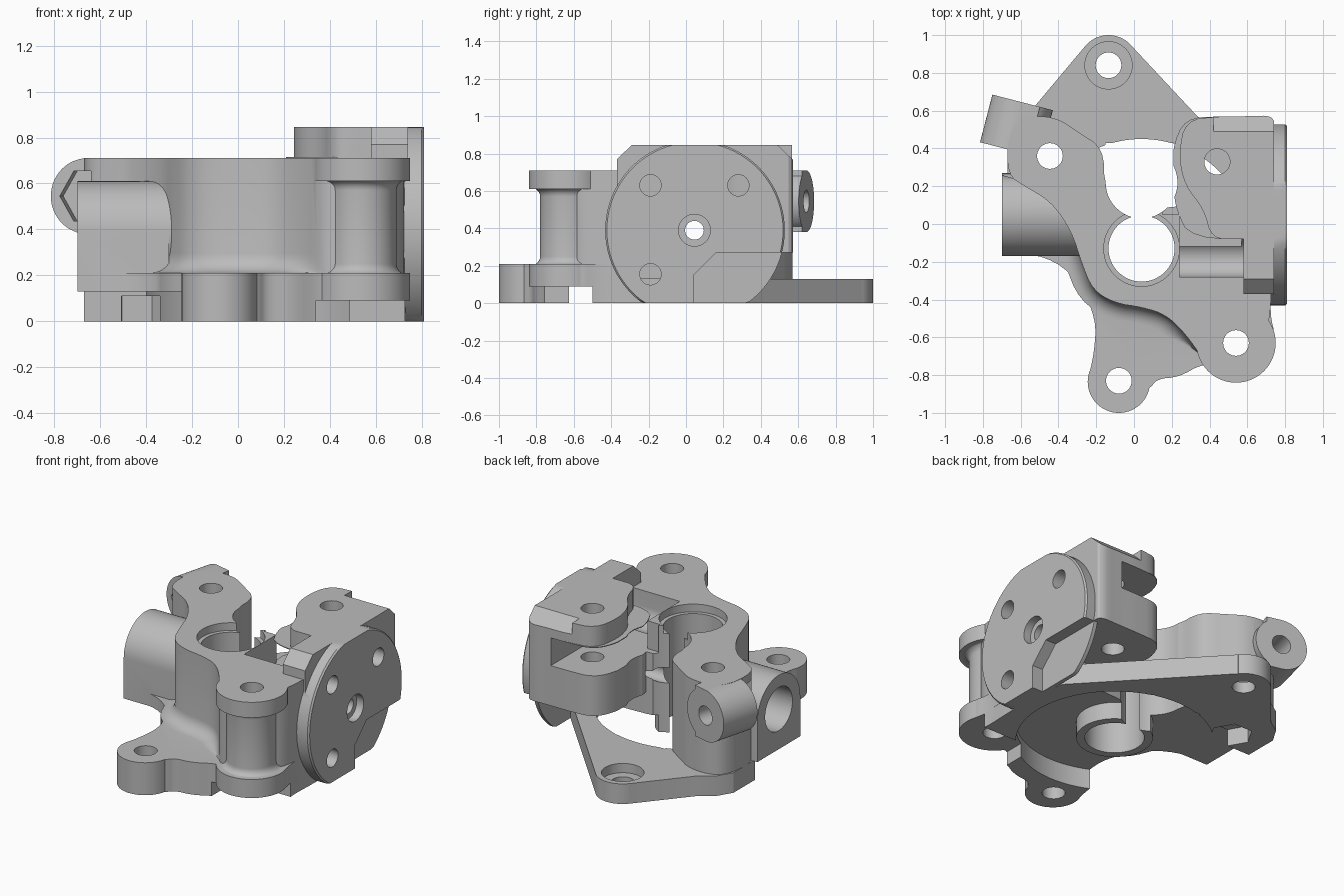
import bpy, bmesh, math
from mathutils import Matrix, Vector

if "Cube" in bpy.data.objects:
    bpy.data.objects.remove(bpy.data.objects["Cube"], do_unlink=True)

grey = bpy.data.materials.new("machined grey")
grey.use_nodes = True
colour = (0.5, 0.5, 0.5, 1)
grey.diffuse_color = colour
grey.node_tree.nodes["Principled BSDF"].inputs["Base Color"].default_value = colour


def frame(u, v, w, origin=(0, 0, 0)):
    m = Matrix((u, v, w)).transposed().to_4x4()
    m.translation = origin
    return m


UP = Matrix.Identity(4)
SIDE = frame((0, 1, 0), (0, 0, 1), (1, 0, 0))
EAR = frame((.97, -.25, 0), (0, 0, 1), (-.25, -.97, 0), (-.75, .685, 0))


def soften(pts, rounds=2):
    """Round the corners of a closed outline."""
    for _ in range(rounds):
        out = []
        for i, p in enumerate(pts):
            a, b = Vector(p), Vector(pts[(i + 1) % len(pts)])
            out += [a.lerp(b, .25), a.lerp(b, .75)]
        pts = out
    return pts


def circle(u, v, r, n=64):
    return [(u + r * math.cos(math.tau * i / n), v + r * math.sin(math.tau * i / n))
            for i in range(n)]


def rect(u0, u1, v0, v1):
    return [(u0, v0), (u1, v0), (u1, v1), (u0, v1)]


def loft(name, rings, m=UP):
    """Skin a stack of (outline, height) rings and cap both ends."""
    bm = bmesh.new()
    loops = [[bm.verts.new(m @ Vector((p[0], p[1], h))) for p in pts] for pts, h in rings]
    n = len(loops[0])
    for a, b in zip(loops, loops[1:]):
        for i in range(n):
            j = (i + 1) % n
            bm.faces.new((a[i], a[j], b[j], b[i]))
    bm.faces.new(loops[0][::-1])
    bm.faces.new(loops[-1])
    bmesh.ops.recalc_face_normals(bm, faces=bm.faces)
    mesh = bpy.data.meshes.new(name)
    bm.to_mesh(mesh)
    bm.free()
    ob = bpy.data.objects.new(name, mesh)
    bpy.context.scene.collection.objects.link(ob)
    ob.hide_render = True
    return ob


def prism(name, pts, lo, hi, m=UP):
    return loft(name, [(pts, lo), (pts, hi)], m)


def rod(name, u, v, r, lo, hi, m=UP, n=64):
    return prism(name, circle(u, v, r, n), lo, hi, m)


def cove(radius, steps=6):
    """Quarter-round fillet as (outward offset, height) pairs."""
    angles = [math.pi / 2 * i / steps for i in range(steps + 1)]
    return [(radius * (1 - math.sin(a)), radius * (1 - math.cos(a))) for a in angles]


# Back mounting plate and front floor
plate = prism("back_plate", [(-.26, .94), (-.52, .63), (-.61, .57), (-.67, .47), (-.67, .1),
                             (-.3, -.17), (.73, -.17), (.73, .04), (.70, .18), (-.01, .94)],
              0, .13)
plate_tip = rod("plate_tip", -.135, .84, .16, 0, .13)
floor = prism("front_floor", soften([
    (-.67, .05), (-.69, -.15), (-.46, -.17), (-.30, -.29), (-.20, -.50), (-.21, -.68),
    (-.25, -.85), (-.06, -.88), (.08, -.88), (.12, -.82), (.24, -.81), (.36, -.74), (.58, -.72),
    (.75, -.6), (.72, -.48), (.73, -.3), (.73, .05)]), 0, .21)
front_foot = rod("front_foot", -.08, -.835, .165, 0, .21)

# Curved wall with a fillet along its front foot
wall = soften([(-.67, .46), (-.67, .26), (-.58, .2), (-.44, .12), (-.33, -.04), (-.28, -.2),
               (-.22, -.35), (-.1, -.42), (.04, -.44), (.17, -.48), (.28, -.59), (.38, -.74),
               (.52, -.7), (.69, -.6), (.73, -.45), (.73, .1), (.3, .1), (.1, .08), (-.03, .08),
               (-.16, .2), (-.16, .4), (-.3, .49), (-.42, .57), (-.6, .57)])


def flared(amount):
    out = []
    for i, p in enumerate(wall):
        t = wall[(i + 1) % len(wall)] - wall[i - 1]
        normal = Vector((t.y, -t.x)).normalized()
        fade = min(1, max(0, (.34 - p.x) / .12), max(0, (.1 - p.y) / .12))
        out.append(p + normal * amount * (fade if normal.y < 0 else 0))
    return out


R = .085
body = loft("curved_wall", [(flared(R), .1)] + [(flared(o), .21 + h) for o, h in cove(R)] +
            [(wall, .71)])

# Corner lug: two pads and a post that flares into them
lug = (.54, -.63)
lug_low = rod("lug_lower", *lug, .21, .05, .21)
lug_top = rod("lug_upper", *lug, .21, .61, .71)
flare = [(circle(*lug, .15 + o), h) for o, h in cove(.045)]
lug_post = loft("lug_post", [(c, .205 + h) for c, h in flare] +
                [(c, .615 - h) for c, h in flare[::-1]])

# Shaft tube on the left side, with its web
tube = rod("shaft_tube", .05, .39, .22, -.70, -.2, SIDE)
web = prism("tube_web", rect(-.17, .27, .13, .39), -.70, -.3, SIDE)


# Round motor flange on the right side, trimmed top and bottom
def disc(r):
    return [(u, min(.845, max(0, v))) for u, v in circle(.048, .39, r, 96)]


flange = loft("motor_flange", [(disc(.48), .71), (disc(.48), .80), (disc(.471), .81)], SIDE)

# Back right block, its taller cap and rib
block = prism("side_block", soften([(.22, .08), (.21, .2), (.2, .4), (.27, .56), (.45, .57),
                                    (.6, .57), (.74, .575), (.74, .5), (.74, -.08), (.3, -.08)]),
              .27, .715)
cap = prism("block_cap", soften([(.27, .2), (.235, .36), (.27, .55), (.45, .57), (.6, .57),
                                 (.74, .575), (.74, .5), (.74, 0), (.74, -.08), (.56, -.08),
                                 (.41, -.08), (.37, .08)]), .70, .845)
rib = prism("flange_rib", [(-.37, .6), (-.37, .77), (-.29, .845), (.2, .845), (.2, .6)],
            .58, .74, SIDE)

# Clamp ear: round nose running into the wall
ear = rod("clamp_ear", .165, .545, .165, 0, .26, EAR)
ear_root = prism("clamp_ear_root", rect(.165, .26, .38, .71), 0, .26, EAR)

# Bearing ring inside the gear cavity
ring = rod("bearing_ring", .04, -.13, .225, .02, .15)

solids = [plate_tip, floor, front_foot, body, lug_low, lug_post, lug_top, tube, web,
          flange, block, cap, rib, ear, ear_root]

# Gear cavity and clearances underneath
cavity = [rod("gear_cavity", .04, -.13, .58, -.1, .13, n=128),
          prism("left_clearance", rect(-.9, -.245, -.7, .25), -.1, .13),
          prism("lug_clearance", rect(.34, .9, -1, -.5), -.1, .09)]

# Bores, slots, pockets and chamfers
cuts = [
    rod("main_bore", .04, -.13, .175, -.2, 1),
    rod("bore_rim", .04, -.13, .2, .66, 1),
    rod("roller_opening", .04, .22, .19, -.2, 1),
    prism("roller_gap", rect(-.15, .21, .22, .43), -.2, 1),
    rod("shaft_bore", .05, .39, .14, -.8, -.25, SIDE),
    rod("shaft_hole", .045, .39, .05, -.85, .9, SIDE),
    rod("shaft_recess", .045, .39, .085, .76, .9, SIDE),
    prism("flange_notch", [(.04, -.1), (.04, .15), (.16, .27), (.7, .27), (.7, -.1)],
          .735, .9, SIDE),
    prism("arm_slot", rect(.05, .7, .53, .71), .15, .57, SIDE),
    prism("arm_slot_front", rect(-.18, .1, .53, .71), .24, .57, SIDE),
    rod("arm_channel", -.18, .61, .1, .24, .58, SIDE),
    prism("arm_channel_top", rect(-.28, -.08, .61, .9), .24, .58, SIDE),
    prism("cap_chamfer", [(.49, .86), (.49, .845), (.6, .74), (.6, .86)], .42, .9, SIDE),
    rod("tip_recess", -.135, .84, .125, .07, .3),
    rod("ear_hole", .165, .545, .06, -.1, .4, EAR),
    rod("ear_nut", .165, .545, .125, .2, .4, EAR, 6),
    rod("nut_pocket", -.44, .36, .13, -.1, .11, n=6),
]
for x, y, z in ((-.135, .84, -.1), (-.08, -.83, -.1), (.54, -.63, -.1), (-.445, .36, -.1),
                (.44, .33, .2)):
    cuts.append(rod("screw_hole", x, y, .068, z, 1, n=40))
for y, z in ((-.19, .63), (.28, .63), (-.19, .155)):
    cuts.append(rod("flange_hole", y, z, .057, .55, .9, SIDE, 40))

# Combine everything into one housing
housing = plate
steps = ([(s, "UNION") for s in solids] + [(c, "DIFFERENCE") for c in cavity] +
         [(ring, "UNION")] + [(c, "DIFFERENCE") for c in cuts])
for ob, op in steps:
    mod = housing.modifiers.new(ob.name, "BOOLEAN")
    mod.object, mod.operation, mod.solver = ob, op, "MANIFOLD"
bpy.context.view_layer.update()
graph = bpy.context.evaluated_depsgraph_get()
mesh = bpy.data.meshes.new_from_object(housing.evaluated_get(graph))
housing.modifiers.clear()
housing.data = mesh
housing.name = mesh.name = "housing"
housing.hide_render = False
mesh.materials.clear()
mesh.materials.append(grey)
for ob, _ in steps:
    bpy.data.objects.remove(ob, do_unlink=True)

bpy.ops.object.select_all(action="DESELECT")
housing.select_set(True)
bpy.context.view_layer.objects.active = housing
bpy.ops.object.shade_smooth_by_angle(angle=math.radians(30))
